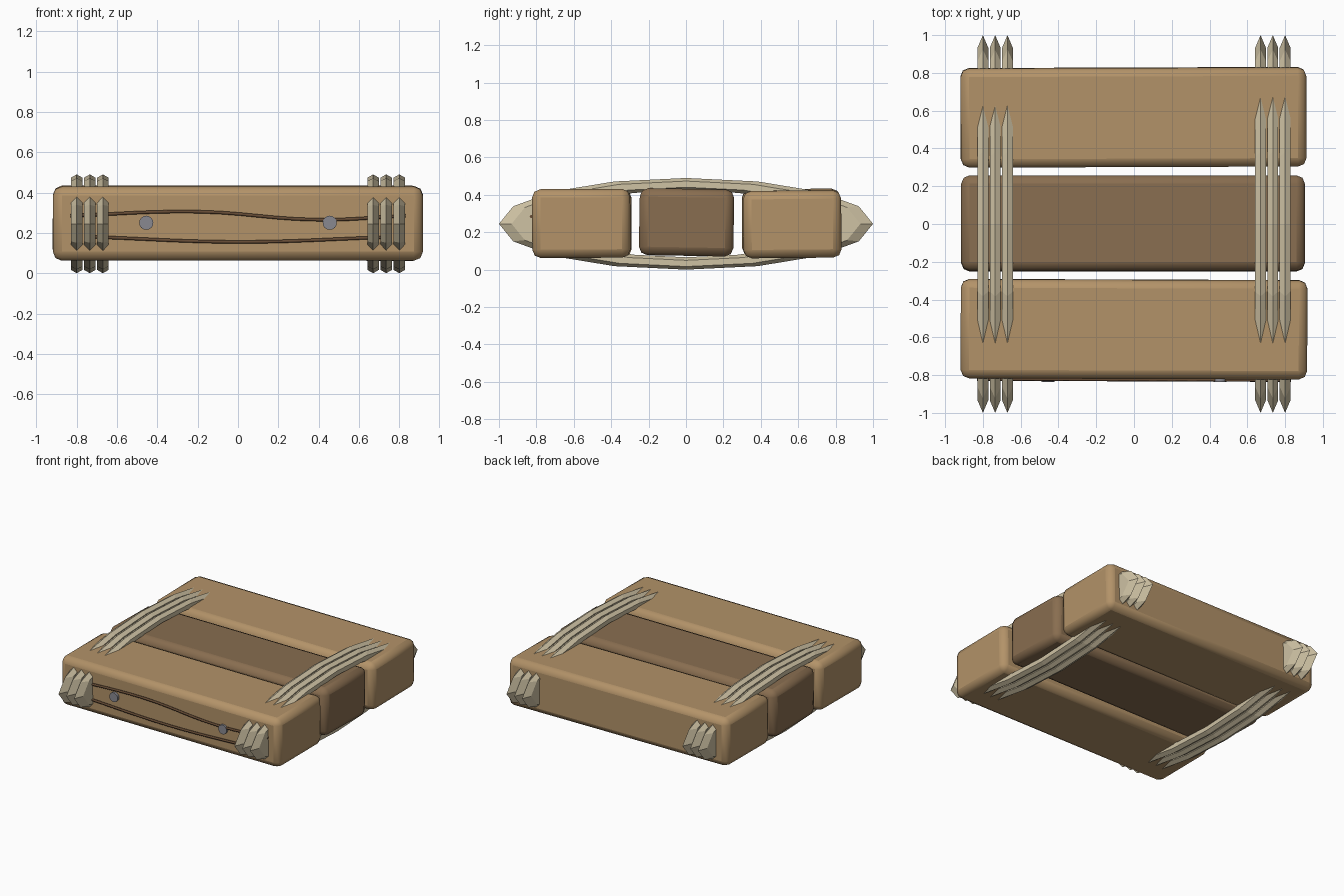
import bpy
from math import pi, radians

if "Cube" in bpy.data.objects:
    bpy.data.objects.remove(bpy.data.objects["Cube"])


def material(name, rgb):
    m = bpy.data.materials.new(name)
    m.diffuse_color = (*rgb, 1)
    m.use_nodes = True
    m.node_tree.nodes["Principled BSDF"].inputs["Base Color"].default_value = m.diffuse_color
    return m


light_wood = material("light_wood", (0.45, 0.29, 0.14))
dark_wood = material("dark_wood", (0.25, 0.155, 0.08))
rope_mat = material("rope", (0.62, 0.54, 0.37))
groove_mat = material("groove", (0.13, 0.07, 0.035))
metal = material("metal", (0.25, 0.25, 0.28))


def plank(name, loc, size, tilt, mat):
    bpy.ops.mesh.primitive_cube_add(size=1, location=loc)
    o = bpy.context.object
    o.name = name
    o.scale = size
    o.rotation_euler = [radians(a) for a in tilt]
    bpy.ops.object.transform_apply(location=False, rotation=False, scale=True)
    b = o.modifiers.new("worn_edges", "BEVEL")
    b.width = 0.045
    b.segments = 2
    o.data.materials.append(mat)
    bpy.ops.object.shade_smooth_by_angle(angle=radians(30))


# three slightly uneven planks
plank("back_plank", (-0.003, 0.565, 0.247), (1.83, 0.525, 0.36), (0.5, 0.3, 0.2), light_wood)
plank("middle_plank", (-0.005, 0.003, 0.253), (1.82, 0.505, 0.358), (-1, 0, 0), dark_wood)
plank("front_plank", (0, -0.557, 0.247), (1.835, 0.525, 0.368), (0.3, 0, -0.2), light_wood)

# two bundles of three rope loops around the planks
for side, sx in (("left", -1), ("right", 1)):
    for i in range(3):
        bpy.ops.mesh.primitive_torus_add(
            major_segments=16, minor_segments=6, major_radius=0.865, minor_radius=0.135,
            location=(sx * 0.735 + (i - 1) * 0.065, 0, 0.245), rotation=(0, pi / 2, 0))
        o = bpy.context.object
        o.name = f"{side}_rope_{i + 1}"
        o.scale = (0.245, 1, 0.245)
        o.data.materials.append(rope_mat)


def groove(name, pts):
    cu = bpy.data.curves.new(name, "CURVE")
    cu.dimensions = "3D"
    cu.bevel_depth = 0.009
    cu.bevel_resolution = 1
    cu.resolution_u = 6
    cu.use_fill_caps = True
    sp = cu.splines.new("BEZIER")
    sp.bezier_points.add(len(pts) - 1)
    for p, (x, z) in zip(sp.bezier_points, pts):
        p.co = (x, -0.824 - 0.0035 * x, z)
        p.handle_left_type = p.handle_right_type = "AUTO"
    o = bpy.data.objects.new(name, cu)
    bpy.context.collection.objects.link(o)
    cu.materials.append(groove_mat)


# wood grain lines on the front face
groove("upper_grain", [(-0.83, 0.285), (-0.2, 0.305), (0.4, 0.265), (0.83, 0.285)])
groove("lower_grain", [(-0.72, 0.18), (0, 0.155), (0.72, 0.178)])

# nail heads on the front face
for side, sx in (("left", -1), ("right", 1)):
    bpy.ops.mesh.primitive_cylinder_add(
        vertices=16, radius=0.035, depth=0.03,
        location=(sx * 0.455, -0.821, 0.25), rotation=(pi / 2, 0, 0))
    o = bpy.context.object
    o.name = f"{side}_nail"
    o.data.materials.append(metal)
    bpy.ops.object.shade_smooth_by_angle(angle=radians(30))
